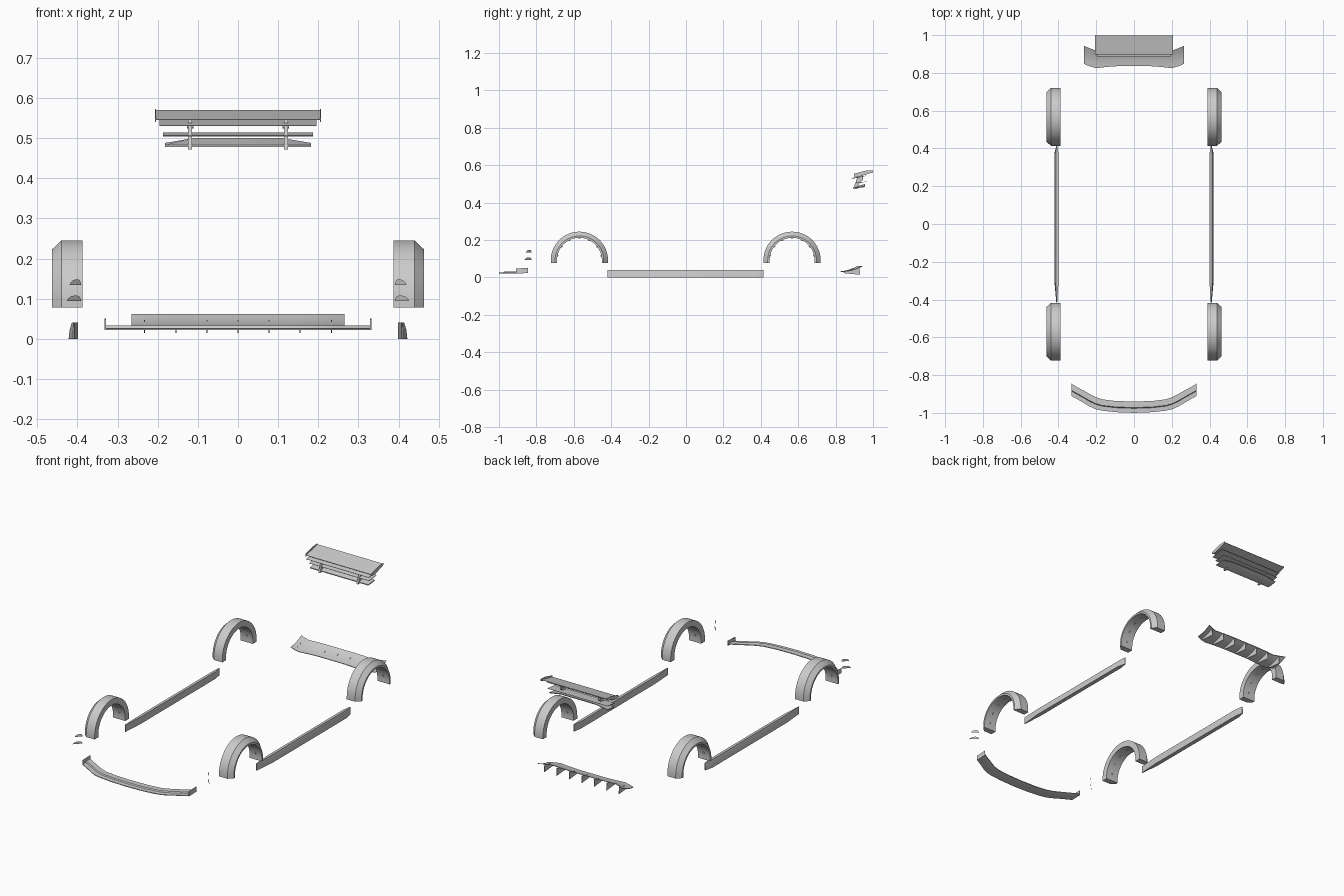
import bpy, bmesh, math
from mathutils import Matrix, Vector

if "Cube" in bpy.data.objects:
    bpy.data.objects.remove(bpy.data.objects["Cube"])

grey = bpy.data.materials.new("light grey")
grey.diffuse_color = (0.6, 0.6, 0.6, 1)
grey.use_nodes = True
grey.node_tree.nodes["Principled BSDF"].inputs["Base Color"].default_value = grey.diffuse_color


def finish(name, bm, angle=30):
    bmesh.ops.recalc_face_normals(bm, faces=bm.faces)
    me = bpy.data.meshes.new(name)
    bm.to_mesh(me)
    bm.free()
    ob = bpy.data.objects.new(name, me)
    bpy.context.collection.objects.link(ob)
    me.materials.append(grey)
    bpy.ops.object.select_all(action='DESELECT')
    ob.select_set(True)
    bpy.context.view_layer.objects.active = ob
    bpy.ops.object.shade_smooth_by_angle(angle=math.radians(angle))
    return ob


def loft(bm, sections):
    """Skin a row of equal closed sections and cap both ends."""
    rings = [[bm.verts.new(p) for p in s] for s in sections]
    n = len(rings[0])
    for a, b in zip(rings, rings[1:]):
        for i in range(n):
            j = (i + 1) % n
            bm.faces.new((a[i], a[j], b[j], b[i]))
    bm.faces.new(rings[0])
    bm.faces.new(rings[-1][::-1])


def plate(bm, outline, x0, x1):
    """Extrude a (y, z) outline along x."""
    loft(bm, [[(x, y, z) for y, z in outline] for x in (x0, x1)])


def mirrored(half):
    """Stations starting at x = 0, repeated on the -x side."""
    return [(-s[0],) + tuple(s[1:]) for s in half[:0:-1]] + list(half)


# wheel arch flares with bolts on the inner surface
flare = [(0.388, 0.120), (0.388, 0.153), (0.440, 0.153), (0.464, 0.130), (0.464, 0.120)]
CZ = 0.092
for side, sname in ((1, "right"), (-1, "left")):
    for cy, ename in ((-0.57, "front"), (0.567, "rear")):
        bm = bmesh.new()
        path = [(0, -0.014)] + [(math.pi * i / 32, 0) for i in range(33)] + [(math.pi, -0.014)]
        loft(bm, [[(side * x, cy + r * math.cos(a), CZ + dz + r * math.sin(a)) for x, r in flare]
                  for a, dz in path])
        for k in range(7):
            a = math.radians(12 + 26 * k)
            d = Vector((0, math.cos(a), math.sin(a)))
            pos = Vector((side * 0.425, cy, CZ)) + d * 0.119
            rot = d.to_track_quat('Z', 'Y').to_matrix().to_4x4()
            bmesh.ops.create_cone(bm, cap_ends=True, segments=10, radius1=0.005, radius2=0.005,
                                  depth=0.006, matrix=Matrix.Translation(pos) @ rot)
        finish(f"{ename}_{sname}_flare", bm, 22)

    # side skirt, tapering to thin ends
    bm = bmesh.new()
    secs = []
    for y, xi, xb, xt in ((-0.42, 0.407, 0.411, 0.410), (-0.30, 0.399, 0.422, 0.414),
                          (0.37, 0.399, 0.422, 0.414), (0.415, 0.407, 0.411, 0.410)):
        secs.append([(side * xi, y, 0), (side * xb, y, 0), (side * (xb * 0.7 + xt * 0.3), y, 0.022),
                     (side * xt, y, 0.04), (side * xi, y, 0.04)])
    loft(bm, secs)
    finish(f"{sname}_skirt", bm)

    # two thin upright canards set diagonally at the front corner
    bm = bmesh.new()
    shape = [(0, 0), (0.12, 0.007), (0.3, 0.012), (0.55, 0.014), (0.8, 0.013), (0.92, 0.008), (1, 0)]
    for z0, start in ((0.094, 0.0), (0.134, 0.2)):
        secs = []
        for off in (0, 0.0008):
            ring = []
            for t, h in shape:
                u = start + t * (1 - start)
                ring.append((side * (0.426 - 0.036 * u + off), -0.862 + 0.037 * u - off, z0 + h))
            secs.append(ring)
        loft(bm, secs)
    finish(f"{sname}_canards", bm)

# front splitter: stepped plate swept along a curved nose
stations = mirrored([(0, -1.0, -0.940), (0.10, -0.996, -0.937), (0.17, -0.988, -0.928),
                     (0.205, -0.980, -0.915), (0.235, -0.966, -0.900), (0.27, -0.945, -0.880),
                     (0.30, -0.928, -0.864), (0.332, -0.910, -0.845)])
step = [(0, 0.022), (0, 0.026), (0.4, 0.027), (0.47, 0.033), (1, 0.033), (1, 0.029), (0.6, 0.022)]
bm = bmesh.new()
loft(bm, [[(x, f + (b - f) * t, z) for t, z in step] for x, f, b in stations])
for s in (1, -1):
    plate(bm, [(-0.91, 0.023), (-0.845, 0.023), (-0.845, 0.051), (-0.91, 0.048)], s * 0.329, s * 0.332)
finish("front_splitter", bm)

# rear diffuser: upswept curved plate
bm = bmesh.new()
stations = mirrored([(0, 0.836, 0.925), (0.08, 0.836, 0.925), (0.14, 0.832, 0.923),
                     (0.20, 0.825, 0.918), (0.235, 0.835, 0.930), (0.265, 0.848, 0.944)])
sweep = [(0, 0.033), (0.3, 0.037), (0.6, 0.045), (0.8, 0.053), (1, 0.062)]
TH = 0.003
loft(bm, [[(x, f + (b - f) * t, z) for t, z in sweep] +
          [(x, f + (b - f) * t, z - TH) for t, z in sweep[::-1]] for x, f, b in stations])
finish("diffuser_plate", bm)

# diffuser fins
bm = bmesh.new()
for k in range(-3, 4):
    x = k * 0.0775
    plate(bm, [(0.838, 0.031), (0.85, 0.022), (0.93, 0.015), (0.928, 0.058), (0.90, 0.048),
               (0.885, 0.046), (0.87, 0.039)], x - 0.0012, x + 0.0012)
finish("diffuser_fins", bm)


def blade(bm, half, y0, z0, y1, z1, th):
    """Thin cambered wing blade from leading to trailing edge."""
    top, low = [], []
    for t, h in ((0, 0.3), (0.15, 1), (0.5, 0.9), (1, 0.25)):
        y = y0 + (y1 - y0) * t
        z = z0 + (z1 - z0) * t - 0.12 * (z1 - z0) * math.sin(math.pi * t)
        top.append((y, z + th * h / 2))
        low.append((y, z - th * h / 2))
    plate(bm, top + low[::-1], -half, half)


# rear wing: main blade and end plates
bm = bmesh.new()
blade(bm, 0.205, 0.897, 0.546, 0.999, 0.569, 0.006)
for s in (1, -1):
    plate(bm, [(0.897, 0.540), (0.93, 0.540), (1.0, 0.563), (1.0, 0.573), (0.96, 0.571), (0.897, 0.554)],
          s * 0.204, s * 0.207)
finish("main_wing", bm)

# lower wing blades
bm = bmesh.new()
blade(bm, 0.195, 0.886, 0.531, 0.965, 0.545, 0.005)
blade(bm, 0.187, 0.900, 0.505, 0.968, 0.513, 0.004)
finish("lower_wing_blades", bm)

# bottom wing blade, deeper towards the middle
bm = bmesh.new()
loft(bm, [[(x, 0.900, 0.478), (x, 0.900, 0.483), (x, 0.958, top), (x, 0.958, top - 0.004),
           (x, 0.925, 0.479)]
          for x, top in mirrored([(0, 0.500), (0.11, 0.500), (0.182, 0.488)])])
finish("bottom_wing_blade", bm)

# wing supports with bolt heads
bm = bmesh.new()
for s in (1, -1):
    plate(bm, [(0.892, 0.472), (0.915, 0.472), (0.925, 0.50), (0.945, 0.52), (0.945, 0.548),
               (0.918, 0.545), (0.908, 0.51)], s * 0.114, s * 0.124)
    bmesh.ops.create_cone(bm, cap_ends=True, segments=10, radius1=0.004, radius2=0.004, depth=0.016,
                          matrix=Matrix.Translation((s * 0.119, 0.935, 0.528)) @ Matrix.Rotation(math.pi / 2, 4, 'Y'))
finish("wing_supports", bm)
